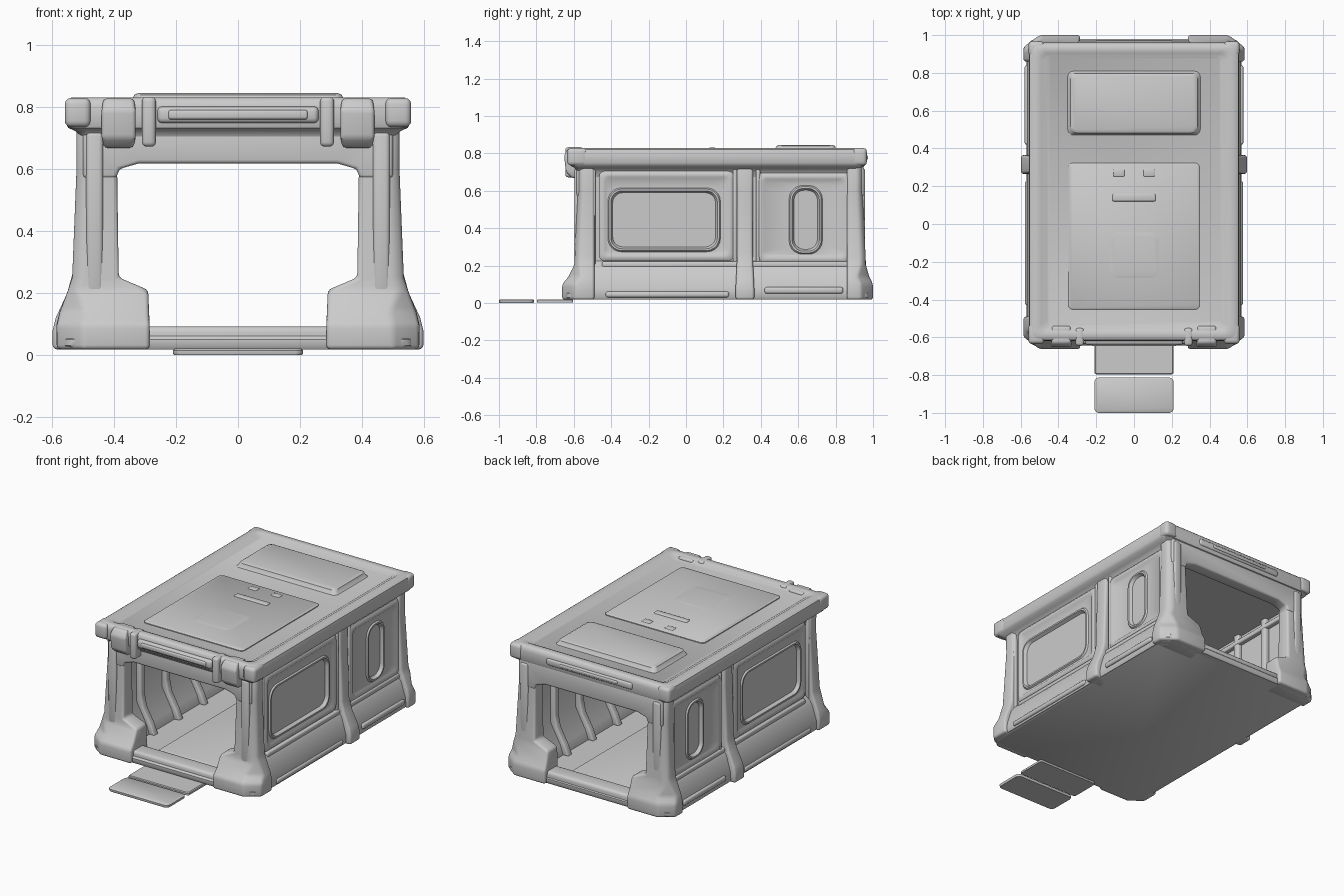
import bpy, bmesh, math


def loft(name, loops, mirror=False, bevel=0.0, seg=3):
    """Skin equal-length closed loops, cap both ends, round sharp edges."""
    bm = bmesh.new()
    rings = [[bm.verts.new(p) for p in lp] for lp in loops]
    n = len(rings[0])
    for a, b in zip(rings, rings[1:]):
        for i in range(n):
            j = (i + 1) % n
            bm.faces.new((a[i], a[j], b[j], b[i]))
    bm.faces.new(rings[0])
    bm.faces.new(rings[-1])
    bmesh.ops.recalc_face_normals(bm, faces=bm.faces)
    if bevel:
        sharp = [e for e in bm.edges if e.calc_face_angle(0) > math.radians(25)]
        bmesh.ops.bevel(bm, geom=sharp, offset=bevel, segments=seg, profile=0.5,
                        affect='EDGES', clamp_overlap=True)
    me = bpy.data.meshes.new(name)
    bm.to_mesh(me)
    bm.free()
    for p in me.polygons:
        p.use_smooth = True
    me.set_sharp_from_angle(angle=math.radians(38))
    ob = bpy.data.objects.new(name, me)
    bpy.context.collection.objects.link(ob)
    if mirror:
        ob.modifiers.new("mirror", 'MIRROR')
    return ob


def box(name, x, y, z, bevel=0.01, mirror=False):
    base = [(x[0], y[0]), (x[1], y[0]), (x[1], y[1]), (x[0], y[1])]
    return loft(name, [[(u, v, d) for u, v in base] for d in z], mirror, bevel)


def prism(name, xz, y, bevel=0.0, mirror=False):
    return loft(name, [[(u, d, v) for u, v in xz] for d in y], mirror, bevel)


def rounded(cu, cv, hu, hv, r, n=6):
    pts = []
    for k, (su, sv) in enumerate([(1, 1), (-1, 1), (-1, -1), (1, -1)]):
        for i in range(n):
            a = math.pi / 2 * (k + i / (n - 1))
            pts.append((cu + su * (hu - r) + r * math.cos(a),
                        cv + sv * (hv - r) + r * math.sin(a)))
    return pts


def stack(name, axis, steps, mirror=False):
    """Stepped rounded rectangles: (centre u, v, half u, v, radius, depth)."""
    place = {'x': lambda u, v, d: (d, u, v), 'y': lambda u, v, d: (u, d, v),
             'z': lambda u, v, d: (u, v, d)}[axis]
    return loft(name, [[place(u, v, s[5]) for u, v in rounded(*s[:5])] for s in steps], mirror)


# Floor slab and inner floor panels
stack("floor_slab", 'z', [(0, .168, .55, .805, .05, .018), (0, .168, .565, .812, .05, .03),
                          (0, .168, .565, .812, .05, .05), (0, .168, .55, .80, .05, .065)])
box("floor_panel", (-.2, .2), (-.5, .87), (.05, .073), .006)
for nm, y in (("front_sill", (-.635, -.53)), ("back_sill", (.87, .975))):
    box(nm, (-.33, .33), y, (.02, .092), .018)

# Side walls: flared skirt outside, sloping bench inside
prism("side_wall", [(.56, .02), (.568, .035), (.566, .08), (.535, .175), (.51, .21), (.495, .225),
                    (.495, .72), (.46, .72), (.46, .25), (.39, .12), (.37, .06), (.37, .02)],
      (-.54, .93), mirror=True)


# Framed side panels with recessed windows
def panel(name, cy, hy, cz, hz, wy, why, wz, whz, wr):
    stack(name, 'x', [
        (cy, cz, hy, hz, .03, .485), (cy, cz, hy, hz, .03, .506),
        (cy, cz, hy - .012, hz - .012, .03, .515), (cy, cz, hy - .03, hz - .03, .025, .515),
        (cy, cz, hy - .04, hz - .04, .025, .507),
        (wy, wz, why + .016, whz + .016, wr + .012, .507), (wy, wz, why + .01, whz + .01, wr + .01, .516),
        (wy, wz, why, whz, wr, .516), (wy, wz, why - .01, whz - .01, wr - .005, .496)], True)


panel("front_side_panel", -.105, .36, .465, .24, -.117, .285, .445, .155, .06)
panel("back_side_panel", .63, .25, .455, .24, .64, .073, .445, .168, .06)
box("front_skirt_strip", (.53, .577), (-.43, .23), (.03, .062), .012, True)
box("back_skirt_strip", (.53, .579), (.42, .84), (.05, .085), .012, True)
box("skirt_ledge", (.49, .522), (-.45, .9), (.19, .222), .01, True)

# Outer ribs between the panels
loft("outer_rib", [[(.48, .315 - w, z), (x, .315 - w, z), (x, .315 + w, z), (.48, .315 + w, z)]
                   for z, x, w in [(.018, .598, .05), (.08, .598, .05), (.12, .588, .048), (.2, .551, .044),
                                   (.27, .532, .042), (.6, .521, .042), (.73, .518, .044)]], True, .014)
for y in (-.495, .262, .385, .885):
    box("panel_side_ridge", (.485, .515), (y - .012, y + .012), (.2, .73), .01, True)


# Corner pillars with flared stepped feet
def pillar(name, s, y0, y1, y2, yin):
    loops = []
    for z, xi, xo, y in [(.018, .285, .585, y0), (.10, .285, .585, y0), (.14, .287, .575, (y0 + y1) / 2),
                         (.21, .29, .548, y1), (.25, .385, .535, y1), (.6, .39, .521, y2), (.74, .39, .521, y2)]:
        c = .085 if z < .15 else .03
        yc = y - s * c * .75
        loops.append([(xi, y, z), (xo - c, y, z), (xo, yc, z), (xo, yin, z), (xi, yin, z)])
    loft(name, loops, True, .014)


pillar("front_pillar", -1, -.662, -.595, -.58, -.49)
pillar("back_pillar", 1, 1.0, .96, .945, .86)
for nm, y in (("front_pillar_ridge", (-.597, -.56)), ("back_pillar_ridge", (.93, .958))):
    box(nm, (.435, .49), y, (.2, .72), .014, True)

# Headers over both openings
half = [(.5, .74), (.5, .57), (.393, .57), (.383, .6), (.32, .618)]
header = half + [(-x, z) for x, z in reversed(half)]
prism("front_header", header, (-.585, -.5), .012)
prism("back_header", header, (.87, .95), .012)

# Roof: one stepped shell with rim and sunken top field
stack("roof", 'z', [(0, .17, .49, .745, .03, .645), (0, .17, .50, .752, .03, .70),
                    (0, .17, .525, .765, .04, .722), (0, .17, .548, .785, .04, .733),
                    (0, .17, .557, .79, .04, .75), (0, .17, .557, .79, .04, .80),
                    (0, .17, .552, .786, .04, .82), (0, .17, .538, .775, .04, .83),
                    (0, .17, .495, .738, .035, .83), (0, .17, .483, .728, .03, .822),
                    (0, .17, .472, .722, .03, .822), (0, .17, .46, .71, .03, .814)])
stack("roof_raised_box", 'z', [(0, .64, .36, .175, .03, .808), (0, .64, .345, .165, .03, .818),
                               (0, .64, .335, .157, .03, .839), (0, .64, .322, .145, .025, .845)])
stack("roof_hatch", 'z', [(0, -.065, .348, .388, .025, .805), (0, -.065, .348, .388, .025, .819),
                          (0, -.065, .342, .382, .025, .824)])
box("hatch_handle", (-.115, .115), (.12, .16), (.81, .831), .008)
stack("hatch_pad", 'z', [(0, -.165, .13, .12, .04, .81), (0, -.165, .13, .12, .04, .824),
                         (0, -.165, .115, .105, .035, .827)])
box("hatch_hinge", (.05, .11), (.25, .29), (.81, .828), .006, True)

# Roof corner caps, clamps, straps and bumper bars
for nm, y in (("front_corner_cap", (-.635, -.53)), ("back_corner_cap", (.89, .967))):
    box(nm, (.475, .559), y, (.735, .829), .02, True)
loft("front_clamp", [[(.33 + t, -.54, z), (.44 - t, -.54, z), (.44 - t, y, z), (.33 + t, y, z)]
                     for z, y, t in [(.668, -.61, .008), (.70, -.642, 0), (.79, -.652, 0), (.828, -.63, .006)]],
     True, .012)
box("front_strap", (.265, .31), (-.645, -.55), (.672, .833), .015, True)
box("front_bar", (-.26, .26), (-.64, -.58), (.748, .802), .016)
box("front_bar_inset", (-.225, .225), (-.647, -.6), (.76, .79), .008)
box("back_bar", (-.3, .3), (.93, .969), (.755, .8), .014)
box("back_bar_inset", (-.2, .2), (.94, .974), (.768, .788), .006)

# Ribs inside the cabin
for y in (-.33, -.08, .17, .42, .67):
    prism("inner_rib", [(.47, .66), (.432, .66), (.43, .3), (.415, .22), (.365, .13), (.335, .06), (.47, .06)],
          (y - .022, y + .022), .01, True)
box("inner_rail", (.43, .47), (-.5, .87), (.58, .61), .008, True)

# Entry step plates
stack("outer_step", 'z', [(0, -.9065, .207, .0915, .025, .0), (0, -.9065, .21, .0935, .025, .006),
                          (0, -.9065, .21, .0935, .025, .015), (0, -.9065, .203, .087, .025, .02)])
stack("inner_step", 'z', [(0, -.7, .21, .096, .012, .003), (0, -.7, .21, .096, .012, .015),
                          (0, -.7, .205, .092, .012, .02)])
